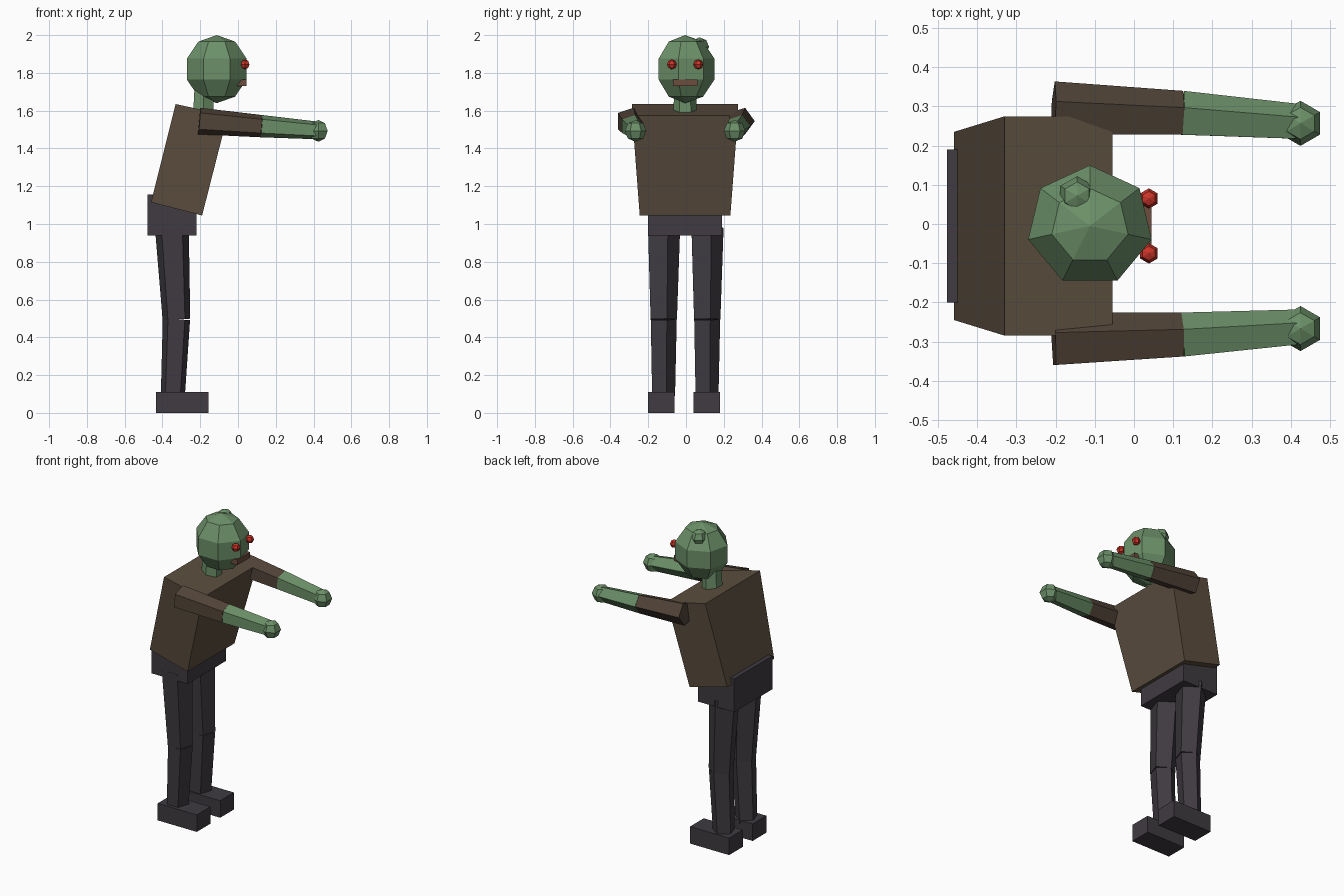
import bpy, bmesh, math
from mathutils import Vector

cube = bpy.data.objects.get("Cube")
if cube:
    bpy.data.objects.remove(cube, do_unlink=True)

MID = -0.005  # side-to-side middle of the body


def material(name, rgb):
    m = bpy.data.materials.new(name)
    m.use_nodes = True
    m.diffuse_color = (*rgb, 1)
    m.node_tree.nodes["Principled BSDF"].inputs["Base Color"].default_value = (*rgb, 1)
    return m


skin = material("green skin", (0.15, 0.28, 0.14))
shirt = material("brown shirt", (0.107, 0.076, 0.049))
sleeve = material("dark brown sleeve", (0.085, 0.058, 0.04))
trousers = material("charcoal trousers", (0.05, 0.043, 0.053))
red = material("red eye", (0.6, 0.035, 0.022))
lip = material("dull lip", (0.15, 0.075, 0.048))


def finish(name, bm, mat):
    bmesh.ops.recalc_face_normals(bm, faces=bm.faces)
    mesh = bpy.data.meshes.new(name)
    bm.to_mesh(mesh)
    bm.free()
    mesh.materials.append(mat)
    obj = bpy.data.objects.new(name, mesh)
    bpy.context.collection.objects.link(obj)
    return obj


def loft(name, rings, mat):
    """Join equal-sized rings of points and cap both ends."""
    bm = bmesh.new()
    loops = [[bm.verts.new(p) for p in ring] for ring in rings]
    n = len(loops[0])
    for a, b in zip(loops, loops[1:]):
        for i in range(n):
            j = (i + 1) % n
            bm.faces.new((a[i], a[j], b[j], b[i]))
    bm.faces.new(loops[0])
    bm.faces.new(loops[-1])
    return finish(name, bm, mat)


def box(name, low, high, mat):
    (x0, y0, z0), (x1, y1, z1) = low, high
    rings = [[(x0, y0, z), (x1, y0, z), (x1, y1, z), (x0, y1, z)] for z in (z0, z1)]
    return loft(name, rings, mat)


def limb(name, start, end, r0, r1, mat, sides=5):
    """Tapered prism with one vertex row towards +y."""
    start, end = Vector(start), Vector(end)
    axis = (end - start).normalized()
    v = (Vector((0, 1, 0)) - axis * axis.y).normalized()
    u = axis.cross(v)
    angles = [2 * math.pi * i / sides for i in range(sides)]
    rings = [[c + r * (math.cos(a) * v + math.sin(a) * u) for a in angles]
             for c, r in ((start, r0), (end, r1))]
    return loft(name, rings, mat)


def ball(name, centre, radii, segments, rings, mat):
    bm = bmesh.new()
    bmesh.ops.create_uvsphere(bm, u_segments=segments, v_segments=rings, radius=1)
    # turn so that a vertex column points towards +y
    first = max(bm.verts, key=lambda w: w.co.xy.length + 0.001 * w.co.y)
    turn = math.pi / 2 - math.atan2(first.co.y, first.co.x)
    c, s = math.cos(turn), math.sin(turn)
    for w in bm.verts:
        x, y, z = w.co
        p = (c * x - s * y, s * x + c * y, z)
        w.co = [centre[i] + radii[i] * p[i] for i in range(3)]
    return finish(name, bm, mat)


# Leaning torso, wider at the shoulders
def torso_ring(x_back, z_back, x_front, z_front, half):
    lo, hi = MID - half, MID + half
    return [(x_back, lo, z_back), (x_front, lo, z_front),
            (x_front, hi, z_front), (x_back, hi, z_back)]


loft("torso", [torso_ring(-0.46, 1.115, -0.19, 1.045, 0.24),
               torso_ring(-0.33, 1.635, -0.055, 1.575, 0.28)], shirt)
box("pelvis", (-0.478, MID - 0.195, 0.94), (-0.22, MID + 0.195, 1.155), trousers)

# Neck, head, lump and face
limb("neck", (-0.185, MID, 1.56), (-0.18, MID, 1.72), 0.062, 0.058, skin, 6)
ball("head", (-0.1125, MID, 1.82), (0.17, 0.163, 0.18), 7, 5, skin)
ball("head_lump", (-0.145, 0.072, 1.938), (0.05, 0.05, 0.05), 6, 4, skin)
box("mouth", (-0.02, MID - 0.065, 1.73), (0.045, MID + 0.065, 1.765), lip)

# Paired parts; left is +y because the figure looks along +x
for side, s in (("left", 1), ("right", -1)):
    ball(side + "_eye", (0.038, MID + s * 0.07, 1.845), (0.026,) * 3, 6, 4, red)

    shoulder = (-0.205, MID + s * 0.295, 1.545)
    elbow = (0.123, MID + s * 0.283, 1.518)
    wrist = (0.425, MID + s * 0.262, 1.495)
    limb(side + "_upper_arm", shoulder, elbow, 0.074, 0.062, sleeve)
    limb(side + "_forearm", elbow, wrist, 0.062, 0.049, skin)
    ball(side + "_hand", (0.425, MID + s * 0.262, 1.493), (0.0575,) * 3, 6, 4, skin)

    leg = MID - 0.005 + s * 0.115
    hip, knee, ankle = (-0.35, leg, 0.98), (-0.326, leg, 0.495), (-0.345, leg, 0.09)
    limb(side + "_thigh", hip, knee, 0.094, 0.077, trousers)
    limb(side + "_shin", knee, ankle, 0.076, 0.067, trousers)
    foot = MID - 0.005 + s * 0.12
    box(side + "_foot", (-0.435, foot - 0.07, 0), (-0.155, foot + 0.07, 0.11), trousers)
